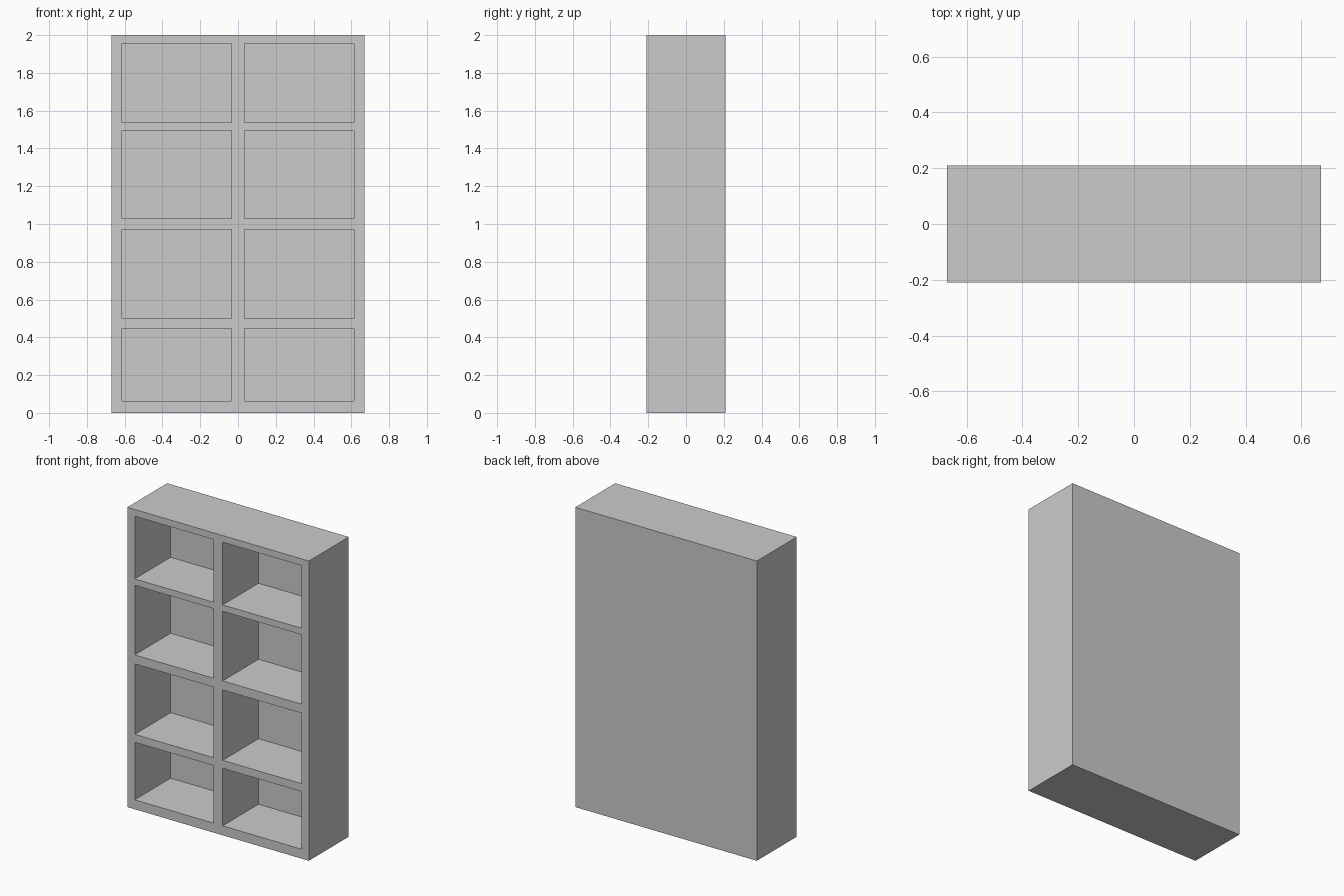
import bpy
import bmesh
from mathutils import Matrix, Vector

if "Cube" in bpy.data.objects:
    bpy.data.objects.remove(bpy.data.objects["Cube"])

WIDTH, DEPTH, HEIGHT = 1.34, 0.42, 2.0
BACK_INNER_Y = 0.168                      # inner face of the back panel
COLUMN = (0.034, 0.615)                   # right column, mirrored to the left
ROWS = [(0.063, 0.447), (0.50, 0.97), (1.03, 1.494), (1.537, 1.955)]


def add_box(bm, lo, hi):
    lo, hi = Vector(lo), Vector(hi)
    size = hi - lo
    matrix = Matrix.Translation((lo + hi) / 2) @ Matrix.Diagonal((*size, 1))
    bmesh.ops.create_cube(bm, size=1, matrix=matrix)


def make_object(name, boxes):
    bm = bmesh.new()
    for lo, hi in boxes:
        add_box(bm, lo, hi)
    mesh = bpy.data.meshes.new(name)
    bm.to_mesh(mesh)
    bm.free()
    obj = bpy.data.objects.new(name, mesh)
    bpy.context.collection.objects.link(obj)
    return obj


# Solid bookcase body
case = make_object("bookcase", [((-WIDTH / 2, -DEPTH / 2, 0),
                                 (WIDTH / 2, DEPTH / 2, HEIGHT))])

# Eight compartments, open at the front
a, b = COLUMN
openings = [((x0, -DEPTH / 2 - 0.1, z0), (x1, BACK_INNER_Y, z1))
            for x0, x1 in ((a, b), (-b, -a)) for z0, z1 in ROWS]
cutter = make_object("compartment_cutter", openings)
cutter.hide_render = True

# Hollow out the compartments, then discard the cutter
cut = case.modifiers.new("compartments", 'BOOLEAN')
cut.operation = 'DIFFERENCE'
cut.solver = 'EXACT'
cut.object = cutter
bpy.context.view_layer.objects.active = case
case.select_set(True)
bpy.ops.object.modifier_apply(modifier=cut.name)
bpy.data.objects.remove(cutter, do_unlink=True)
